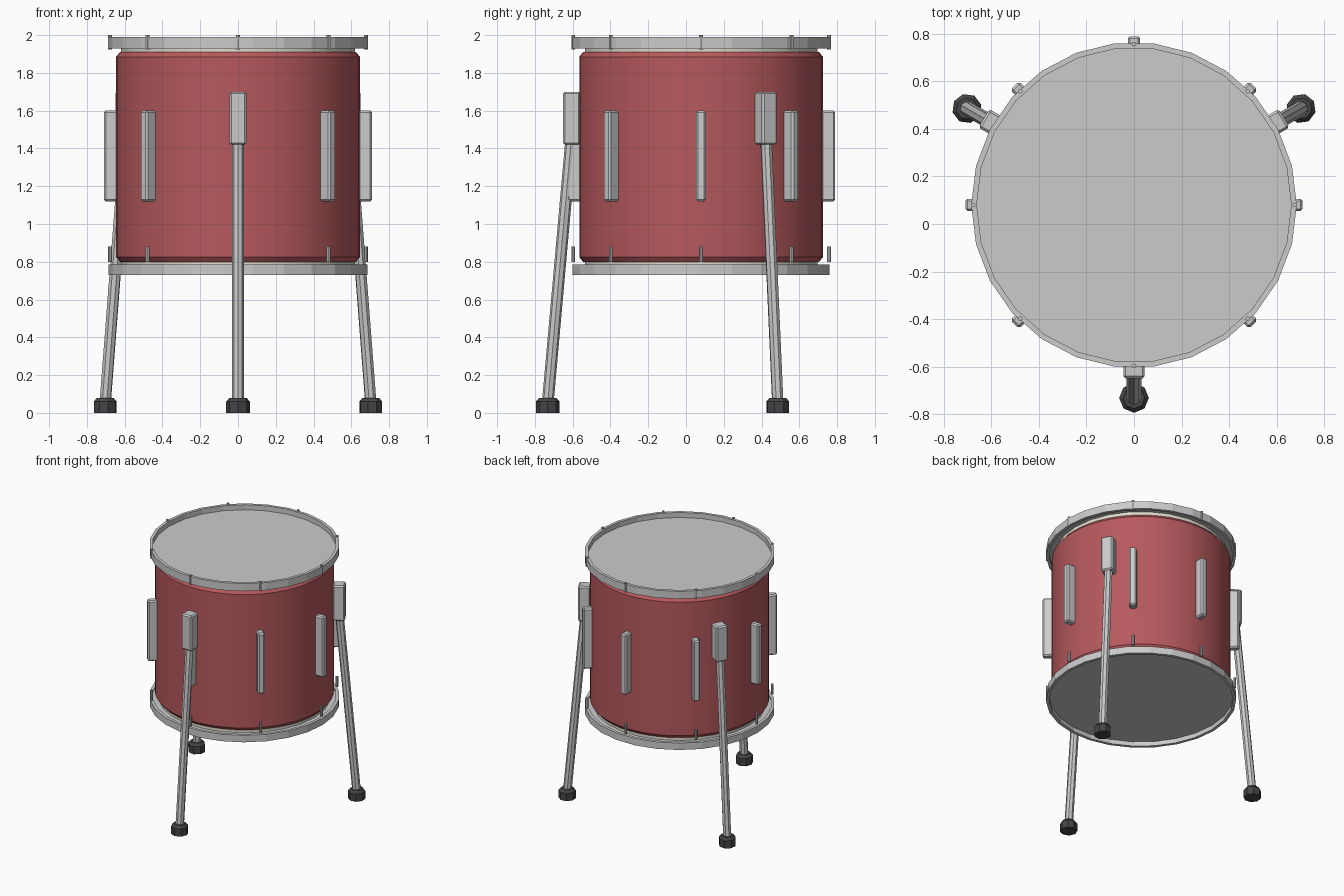
import bpy, bmesh
from math import sin, cos, pi, radians
from mathutils import Vector, Matrix

if "Cube" in bpy.data.objects:
    bpy.data.objects.remove(bpy.data.objects["Cube"])

CY = 0.08  # drum axis sits slightly behind the origin


def material(name, rgb):
    m = bpy.data.materials.new(name)
    m.diffuse_color = (*rgb, 1)
    m.use_nodes = True
    m.node_tree.nodes["Principled BSDF"].inputs["Base Color"].default_value = m.diffuse_color
    return m


RED = material("red_lacquer", (0.47, 0.10, 0.11))
CREAM = material("pale_wood", (0.74, 0.71, 0.62))
RUBBER = material("dark_rubber", (0.06, 0.06, 0.065))


def finish(name, bm, mat=None, smooth=None):
    bmesh.ops.recalc_face_normals(bm, faces=bm.faces)
    me = bpy.data.meshes.new(name)
    bm.to_mesh(me)
    bm.free()
    ob = bpy.data.objects.new(name, me)
    bpy.context.collection.objects.link(ob)
    if mat:
        me.materials.append(mat)
    if smooth:
        bpy.ops.object.select_all(action='DESELECT')
        ob.select_set(True)
        bpy.context.view_layer.objects.active = ob
        bpy.ops.object.shade_smooth_by_angle(angle=radians(smooth))
    return ob


def lathe(name, profile, n, centre=(0, CY), turn=0, closed=False, mat=None, smooth=None):
    """Revolve (radius, z) points; open profiles get flat end caps."""
    bm = bmesh.new()
    angles = [turn + 2 * pi * i / n for i in range(n)]
    rings = [[bm.verts.new((centre[0] + r * cos(a), centre[1] + r * sin(a), z)) for a in angles]
             for r, z in profile]
    pairs = list(zip(rings, rings[1:])) + ([(rings[-1], rings[0])] if closed else [])
    for lo, hi in pairs:
        for i in range(n):
            j = (i + 1) % n
            bm.faces.new((lo[i], lo[j], hi[j], hi[i]))
    if not closed:
        bm.faces.new(rings[0])
        bm.faces.new(rings[-1])
    return finish(name, bm, mat, smooth)


def polar(r, a, z=0.0):
    return Vector((r * cos(a), CY + r * sin(a), z))


def radial_box(name, a, r0, r1, width, z0, z1, bevel):
    """Bevelled block that sticks out of the shell at angle a."""
    bm = bmesh.new()
    bmesh.ops.create_cube(bm, size=1)
    bmesh.ops.scale(bm, vec=(r1 - r0, width, z1 - z0), verts=bm.verts)
    bmesh.ops.bevel(bm, geom=bm.edges[:], offset=bevel, segments=1, affect='EDGES')
    mat = Matrix.Translation(polar((r0 + r1) / 2, a, (z0 + z1) / 2)) @ Matrix.Rotation(a, 4, 'Z')
    bmesh.ops.transform(bm, matrix=mat, verts=bm.verts)
    return finish(name, bm)


def rod(name, p, q, radius, n=8):
    d = q - p
    bm = bmesh.new()
    bmesh.ops.create_cone(bm, cap_ends=True, segments=n, radius1=radius, radius2=radius, depth=d.length)
    mat = Matrix.Translation((p + q) / 2) @ d.to_track_quat('Z', 'Y').to_matrix().to_4x4()
    bmesh.ops.transform(bm, matrix=mat, verts=bm.verts)
    return finish(name, bm)


# Shell and the pale bearing edges showing above and below it
lathe("shell", [(0.625, 0.80), (0.645, 0.825), (0.645, 1.885), (0.625, 1.91)], 52, mat=RED, smooth=30)
lathe("top_bearing_edge", [(0.62, 1.90), (0.62, 1.94)], 26, mat=CREAM, smooth=30)
lathe("bottom_bearing_edge", [(0.62, 0.77), (0.62, 0.81)], 26, mat=CREAM, smooth=30)

# Drum heads and hoops
for side, z0, z1, h in (("top", 1.93, 1.99, 1.945), ("bottom", 0.73, 0.785, 0.77)):
    lathe(side + "_hoop", [(0.685, z0), (0.685, z1), (0.662, z1), (0.662, z0)], 26, closed=True)
    lathe(side + "_head", [(0.664, h - 0.005), (0.664, h + 0.005)], 26)

# Eight lugs with tension rod ends
for i in range(8):
    a = i * pi / 4
    radial_box(f"lug_{i}", a, 0.635, 0.71, 0.052, 1.12, 1.60, 0.01)
    rod(f"top_tension_rod_{i}", polar(0.677, a, 1.925), polar(0.677, a, 2.0), 0.01)
    rod(f"bottom_tension_rod_{i}", polar(0.677, a, 0.80), polar(0.677, a, 0.88), 0.01)

# Three splayed legs with brackets and rubber feet
for i in range(3):
    a = -pi / 2 + i * 2 * pi / 3
    radial_box(f"leg_bracket_{i}", a, 0.64, 0.73, 0.09, 1.42, 1.70, 0.01)
    rod(f"leg_{i}", polar(0.683, a, 1.50), polar(0.813, a, 0.04), 0.031)
    lathe(f"foot_{i}", [(0.0625, 0), (0.0625, 0.06), (0.045, 0.08)], 8,
          centre=polar(0.812, a)[:2], turn=a, mat=RUBBER)
